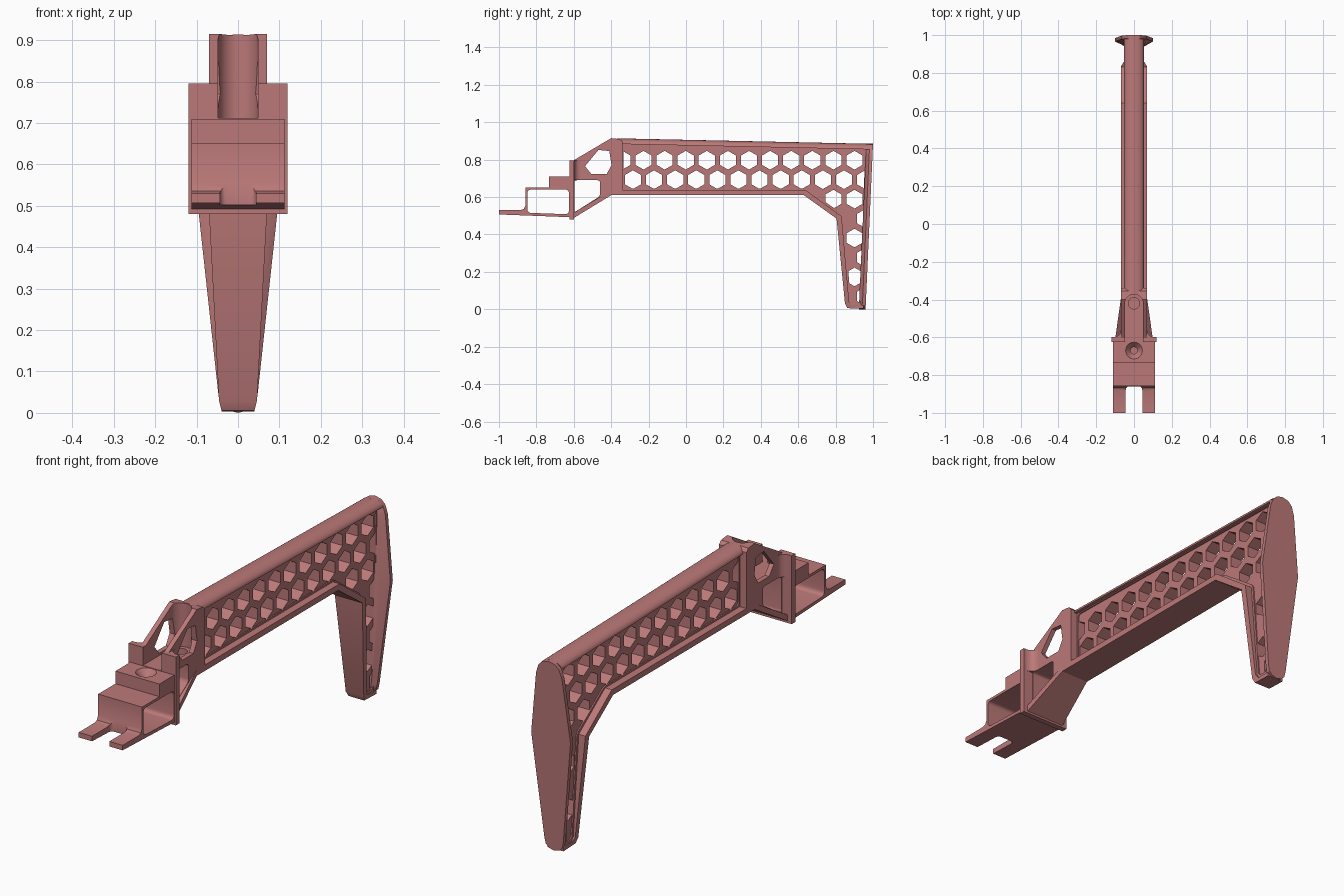
import bpy, bmesh, math
from mathutils import Vector

cube = bpy.data.objects.get("Cube")
if cube:
    bpy.data.objects.remove(cube)

mat = bpy.data.materials.new("dusty_red")
mat.use_nodes = True
COLOR = (0.5, 0.19, 0.19, 1)
mat.diffuse_color = COLOR
mat.node_tree.nodes["Principled BSDF"].inputs["Base Color"].default_value = COLOR


def add(name, bm):
    bmesh.ops.recalc_face_normals(bm, faces=bm.faces)
    me = bpy.data.meshes.new(name)
    bm.to_mesh(me)
    bm.free()
    me.materials.append(mat)
    ob = bpy.data.objects.new(name, me)
    bpy.context.collection.objects.link(ob)
    return ob


def loft(bm, rings):
    """Skin a series of equal rings and cap both ends."""
    vs = [[bm.verts.new(p) for p in r] for r in rings]
    n = len(vs[0])
    for a, b in zip(vs, vs[1:]):
        for i in range(n):
            j = (i + 1) % n
            bm.faces.new((a[i], a[j], b[j], b[i]))
    bm.faces.new(vs[0][::-1])
    bm.faces.new(vs[-1])


def prism(name, polys, hw):
    """Side profiles (y, z) extruded across x."""
    bm = bmesh.new()
    for poly in polys:
        loft(bm, [[(x, y, z) for y, z in poly] for x in (-hw, hw)])
    return add(name, bm)


def upright(name, poly, z0, z1):
    """Plan profile (x, y) extruded along z."""
    bm = bmesh.new()
    loft(bm, [[(x, y, z) for x, y in poly] for z in (z0, z1)])
    return add(name, bm)


def box(name, hw, y0, y1, z0, z1):
    return prism(name, [[(y0, z0), (y1, z0), (y1, z1), (y0, z1)]], hw)


def rounded(poly, r, n=4):
    """Round the corners of a 2D polygon."""
    out = []
    pts = [Vector(p) for p in poly]
    for i, p in enumerate(pts):
        a = p + (pts[i - 1] - p).normalized() * r
        b = p + (pts[(i + 1) % len(pts)] - p).normalized() * r
        for k in range(n + 1):
            t = k / n
            out.append(tuple(a * (1 - t) ** 2 + p * 2 * t * (1 - t) + b * t * t))
    return out


def disc(cx, cy, r, n, turn=0.0):
    return [(cx + r * math.cos(turn + math.tau * i / n),
             cy + r * math.sin(turn + math.tau * i / n)) for i in range(n)]


def cut(ob, *cutters):
    for c in cutters:
        c.hide_render = True
        m = ob.modifiers.new("cut", 'BOOLEAN')
        m.operation, m.solver, m.object = 'DIFFERENCE', 'EXACT', c
    dg = bpy.context.evaluated_depsgraph_get()
    me = bpy.data.meshes.new_from_object(ob.evaluated_get(dg))
    ob.modifiers.clear()
    ob.data = me
    for c in cutters:
        bpy.data.objects.remove(c)
    return ob


# Honeycomb web
web_outline = [(-0.36, 0.62), (0.633, 0.62), (0.815, 0.49), (0.865, 0.015),
               (0.95, 0.015), (0.98, 0.875), (-0.36, 0.90)]
web_inset = [(-0.335, 0.645), (0.645, 0.645), (0.842, 0.505), (0.882, 0.035),
             (0.935, 0.035), (0.957, 0.853), (-0.335, 0.878)]
hexes = []
for row in range(8):
    for col in range(-1, 12):
        y = -0.227 + 0.1128 * (col - 0.5 * (row % 2))
        z = 0.797 - 0.104 * row
        in_body = z > 0.65 or (z > 0.5 and y > 0.75)
        if in_body or y > 0.87:
            hexes.append(disc(y, z, 0.05, 6, math.pi / 6))
cut(prism("honeycomb_web", [web_outline], 0.03), prism("hex_cutter", hexes, 0.2))
cut(prism("web_rim", [web_outline], 0.036),
    prism("rim_cutter", [rounded(web_inset, 0.018)], 0.2))

# Rounded top rail
bm = bmesh.new()
arc = [(math.cos(math.pi * i / 16), math.sin(math.pi * i / 16)) for i in range(17)]
loft(bm, [[(0.052 * c, y, z + 0.03 * s) for c, s in arc]
          for y, z in ((-0.37, 0.884), (0.98, 0.855))])
add("top_rail", bm)

# Lower rail running down the front of the leg and under the foot
rail = [((-0.38, 0.61), (-0.38, 0.637), 0.07), ((0.63, 0.61), (0.64, 0.637), 0.07),
        ((0.805, 0.485), (0.832, 0.497), 0.07), ((0.85, 0.03), (0.872, 0.04), 0.046),
        ((0.862, 0.006), (0.885, 0.022), 0.04), ((0.95, 0.003), (0.95, 0.022), 0.04)]
bm = bmesh.new()
loft(bm, [[(-w, *a), (w, *a), (w, *b), (-w, *b)] for a, b, w in rail])
add("lower_rail", bm)

# Butt plate, chamfered towards the front
half = [(0.0, 0.886), (0.03, 0.88), (0.052, 0.86), (0.066, 0.82), (0.1, 0.53),
        (0.048, 0.05), (0.042, 0.022), (0.025, 0.006), (0, 0)]
outline = half + [(-x, z) for x, z in half[-2:0:-1]]
bm = bmesh.new()
loft(bm, [[(x * s, 0.96 + 0.04 * z / 0.886 - d, z) for x, z in outline]
          for d, s in ((0, 1), (0.018, 1), (0.036, 0.62))])
add("butt_plate", bm)

# Front trunk with channel, side windows and screw hole
trunk = prism("front_trunk", [[(-0.62, 0.482), (-0.40, 0.61), (-0.34, 0.61), (-0.34, 0.895),
                               (-0.355, 0.91), (-0.40, 0.915), (-0.62, 0.785)]], 0.07)
channel = [(0.048, -0.7)] + [(0.048 * c, -0.42 + 0.048 * s) for c, s in arc] + [(-0.048, -0.7)]
lower_window = rounded([(-0.597, 0.69), (-0.46, 0.69), (-0.46, 0.605), (-0.597, 0.518)], 0.015)
upper_window = [(-0.54, 0.765), (-0.468, 0.852), (-0.41, 0.846),
                (-0.398, 0.77), (-0.425, 0.722), (-0.505, 0.722)]
cut(trunk, upright("channel_cutter", channel, 0.712, 1.0),
    prism("window_cutter", [lower_window, upper_window], 0.3),
    upright("hole_cutter", disc(0, -0.42, 0.03, 24), 0.66, 0.8))

# Flared floor under the trunk
bm = bmesh.new()
loft(bm, [[(-w, y, z), (w, y, z), (w, y, z + 0.028), (-w, y, z + 0.028)]
          for y, z, w in ((-0.61, 0.482, 0.1), (-0.40, 0.61, 0.07), (-0.36, 0.61, 0.07))])
add("trunk_floor", bm)

# Mounting flange with blended corners
flange = box("mounting_flange", 0.12, -0.624, -0.598, 0.48, 0.795)
cut(flange, box("flange_cutter", 0.048, -0.7, -0.5, 0.712, 1.0))
for side, label in ((1, "left"), (-1, "right")):
    fillet = [(0.06, -0.6), (0.11, -0.6)] + [
        (0.105 - 0.035 * math.sin(a), -0.563 - 0.035 * math.cos(a))
        for a in [math.pi / 2 * i / 6 for i in range(7)]] + [(0.06, -0.563)]
    upright(label + "_flange_fillet", [(side * x, y) for x, y in fillet], 0.69, 0.795)

# Stepped front bracket with tunnel, fork slot and countersunk hole
bracket = prism("front_bracket", [[(-0.61, 0.492), (-1.0, 0.507), (-1.0, 0.53), (-0.885, 0.53),
                                   (-0.867, 0.536), (-0.858, 0.556), (-0.858, 0.652),
                                   (-0.732, 0.652), (-0.732, 0.71), (-0.61, 0.71)]], 0.112)
tunnel = rounded([(-0.848, 0.516), (-0.626, 0.508), (-0.626, 0.64), (-0.848, 0.64)], 0.02)
slot = rounded([(-0.044, -1.1), (0.044, -1.1), (0.044, -0.86), (-0.044, -0.86)], 0.02)
bm = bmesh.new()
loft(bm, [[(x, y, z) for x, y in disc(0, -0.67, r, 32)]
          for z, r in ((0.6, 0.018), (0.68, 0.018), (0.712, 0.046), (0.75, 0.046))])
cut(bracket, prism("tunnel_cutter", [tunnel], 0.3),
    upright("slot_cutter", slot, 0.4, 0.6), add("countersink_cutter", bm))

# Smooth shading with sharp edges kept
bpy.ops.object.select_all(action='DESELECT')
for ob in bpy.context.collection.objects:
    if ob.type == 'MESH':
        ob.select_set(True)
        bpy.context.view_layer.objects.active = ob
bpy.ops.object.shade_smooth_by_angle(angle=math.radians(30))
